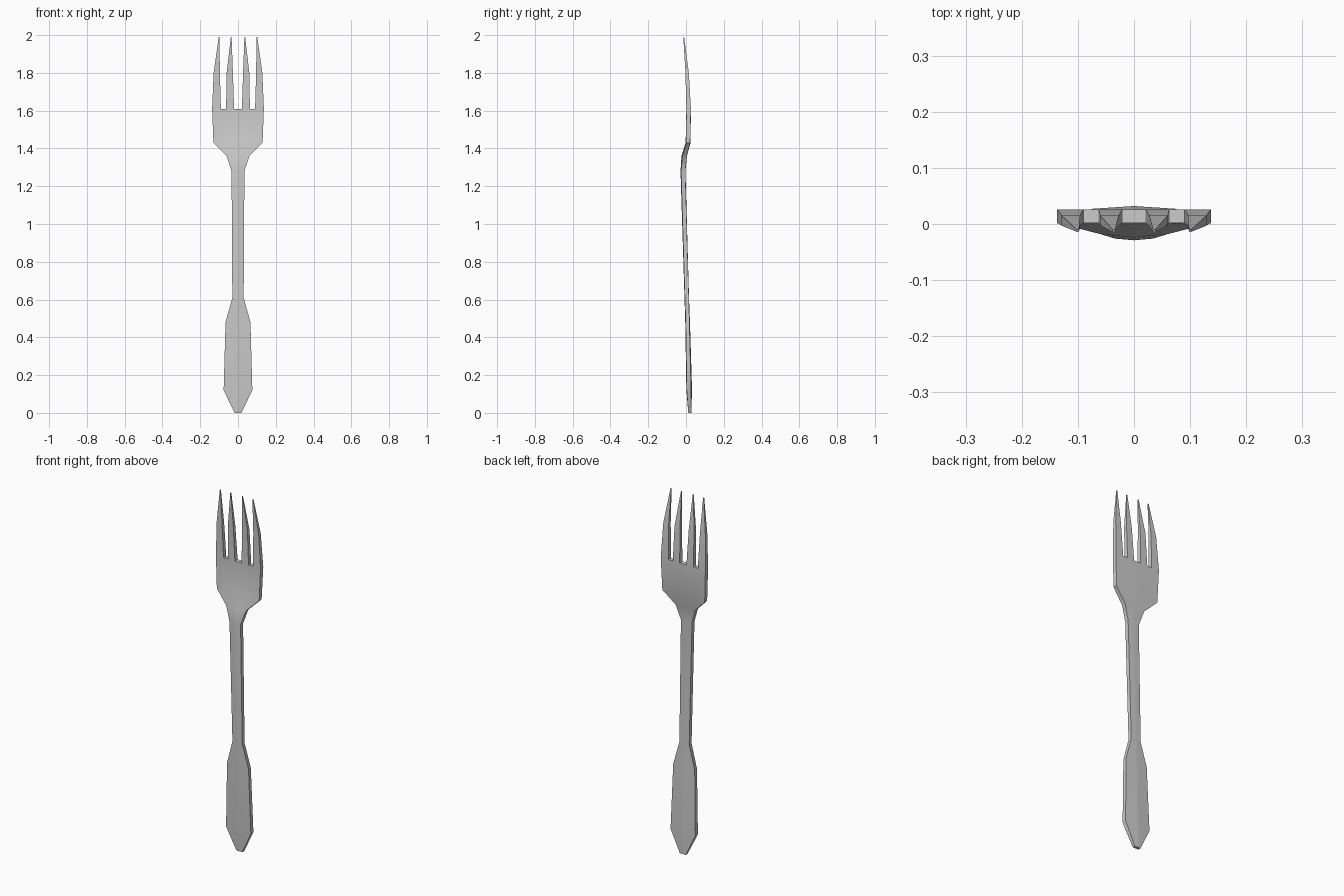
import bpy, bmesh

if "Cube" in bpy.data.objects:
    bpy.data.objects.remove(bpy.data.objects["Cube"])

# Cross-sections up the fork: z, half width, front y, back y, centre bulge front, centre bulge back
SECTIONS = [
    (0.00, 0.018, 0.012, 0.028, 0.000, 0.000),
    (0.12, 0.076, 0.004, 0.027, 0.002, 0.005),
    (0.48, 0.066, -0.002, 0.018, 0.002, 0.003),
    (0.61, 0.030, -0.006, 0.015, 0.002, 0.001),
    (1.28, 0.034, -0.026, -0.004, 0.003, 0.001),
    (1.36, 0.060, -0.018, 0.005, 0.006, 0.000),
    (1.43, 0.130, 0.000, 0.022, 0.002, 0.002),
    (1.61, 0.137, 0.002, 0.026, 0.000, 0.000),
]
COLS = [-1, -0.66, -0.46, -0.15, 0, 0.15, 0.46, 0.66, 1]
N = len(COLS)

# Tines: left column -> (x left, x right at z 1.80, tip x); the right side is mirrored
TINES = {0: (-0.129, -0.096, -0.100), 2: (-0.060, -0.027, -0.036)}
for c in (0, 2):
    a, b, t = TINES[c]
    TINES[N - 2 - c] = (-b, -a, -t)

bm = bmesh.new()

# Handle, neck and bowl as a loft
rows = []
for z, w, yf, yb, cf, cb in SECTIONS:
    front = [bm.verts.new((w * f, yf - cf * (1 - abs(f)), z)) for f in COLS]
    back = [bm.verts.new((w * f, yb + cb * (1 - abs(f)), z)) for f in COLS]
    rows.append((front, back))
for (f0, b0), (f1, b1) in zip(rows, rows[1:]):
    r0, r1 = f0 + b0[::-1], f1 + b1[::-1]
    for i in range(2 * N):
        j = (i + 1) % (2 * N)
        bm.faces.new((r0[i], r0[j], r1[j], r1[i]))
bm.faces.new(rows[0][1] + rows[0][0][::-1])

# Pointed tines, with flat slot floors between them
front, back = rows[-1]
for c in range(N - 1):
    base = [front[c], front[c + 1], back[c + 1], back[c]]
    if c not in TINES:
        bm.faces.new(base)
        continue
    xl, xr, xt = TINES[c]
    mid = [bm.verts.new((x, y, 1.80)) for x, y in
           ((xl, -0.003), (xr, -0.003), (xr, 0.015), (xl, 0.015))]
    tip = [bm.verts.new((xt + dx, y, 1.99)) for dx, y in
           ((-0.002, -0.014), (0.002, -0.014), (0.002, -0.010), (-0.002, -0.010))]
    for lo, hi in ((base, mid), (mid, tip)):
        for i in range(4):
            j = (i + 1) % 4
            bm.faces.new((lo[i], lo[j], hi[j], hi[i]))
    bm.faces.new(tip)

bmesh.ops.recalc_face_normals(bm, faces=bm.faces)
mesh = bpy.data.meshes.new("fork")
bm.to_mesh(mesh)
bm.free()
fork = bpy.data.objects.new("fork", mesh)
bpy.context.collection.objects.link(fork)

# Soft bowl and neck, crisp rim
bpy.context.view_layer.objects.active = fork
fork.select_set(True)
bpy.ops.object.shade_smooth_by_angle(angle=0.52)
